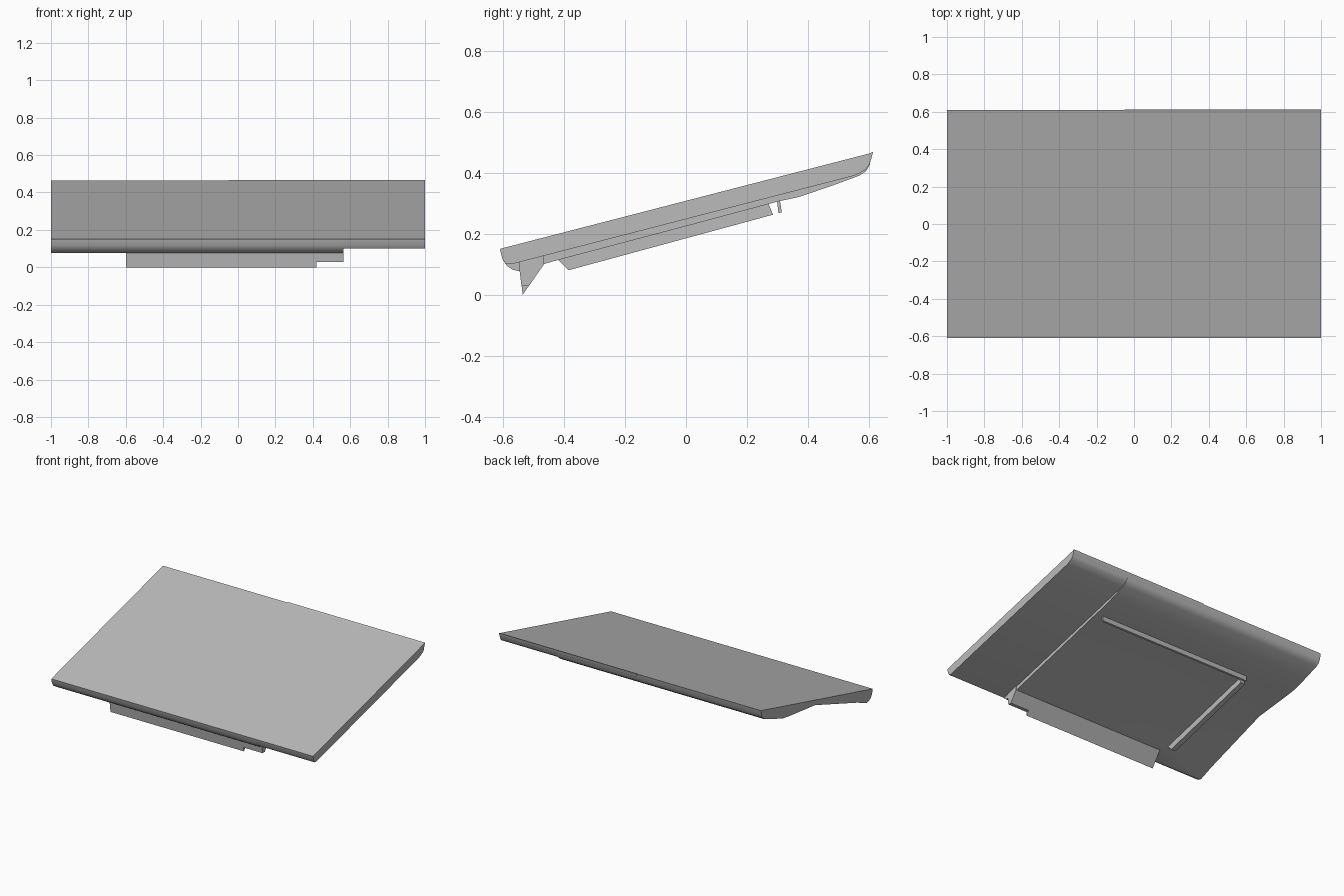
import bpy
import bmesh

cube = bpy.data.objects.get("Cube")
if cube:
    bpy.data.objects.remove(cube, do_unlink=True)

grey = bpy.data.materials.new("plain_grey")
grey.use_nodes = True
colour = (0.5, 0.5, 0.5, 1)
grey.diffuse_color = colour
grey.node_tree.nodes["Principled BSDF"].inputs["Base Color"].default_value = colour


def top(y):
    """Height of the tilted top surface."""
    return 0.3075 + 0.2582 * y


def under(points):
    """Turn (y, depth below the top) pairs into a (y, z) profile."""
    return [(y, top(y) - d) for y, d in points]


def loft(name, sections, smooth=False):
    """Join (x, profile) sections into a closed solid."""
    bm = bmesh.new()
    rings = [[bm.verts.new((x, y, z)) for y, z in prof] for x, prof in sections]
    for a, b in zip(rings, rings[1:]):
        for i in range(len(a)):
            j = (i + 1) % len(a)
            bm.faces.new((a[i], a[j], b[j], b[i]))
    bm.faces.new(rings[0])
    bm.faces.new(rings[-1])
    bmesh.ops.recalc_face_normals(bm, faces=bm.faces)
    mesh = bpy.data.meshes.new(name)
    bm.to_mesh(mesh)
    bm.free()
    mesh.materials.append(grey)
    obj = bpy.data.objects.new(name, mesh)
    bpy.context.collection.objects.link(obj)
    if smooth:
        bpy.ops.object.select_all(action="DESELECT")
        obj.select_set(True)
        bpy.context.view_layer.objects.active = obj
        bpy.ops.object.shade_smooth_by_angle()
    return obj


def bar(name, x0, x1, profile):
    return loft(name, [(x0, profile), (x1, profile)])


# Main slab: rounded front and back, hollowed underside towards the right end
front = [(-0.61, 0), (-0.602, 0.035), (-0.587, 0.062), (-0.567, 0.08), (-0.545, 0.09)]
back = [(0.37, 0.083), (0.48, 0.074), (0.57, 0.064), (0.59, 0.055),
        (0.602, 0.038), (0.61, 0)]
core = under(front + [(-0.44, 0.086), (0.02, 0.083), (0.30, 0.08)] + back)
hollow = under(front + [(-0.44, 0.075), (0.02, 0.035), (0.30, 0.076)] + back)
loft("main_slab", [(-1, hollow), (-0.66, core), (0.56, core)], smooth=True)

# Thinner left wing
wing = under([(-0.61, 0), (-0.602, 0.035), (-0.59, 0.055), (-0.57, 0.06),
              (0.55, 0.06), (0.59, 0.05), (0.602, 0.035), (0.61, 0)])
loft("left_wing", [(0.56, wing), (1, wing)], smooth=True)

# Thin lip on the back edge
bar("back_lip", -0.05, 1, under([(0.60, 0), (0.60, 0.03), (0.607, 0.02), (0.613, -0.002)]))

# Wedge foot under the front edge, with a shorter left end
root = [(-0.465, 0.10), (-0.465, 0.14), (-0.545, 0.12), (-0.545, 0.075)]
bar("front_foot", -0.6, 0.42, root + [(-0.535, 0.0)])
bar("front_foot_end", 0.42, 0.565, root + [(-0.539, 0.028), (-0.515, 0.028)])

# Ribs under the slab
bar("side_rib", -0.66, -0.625,
    [(-0.42, 0.115), (-0.385, 0.08), (0.285, 0.262), (0.262, 0.32), (-0.42, 0.14)])
bar("back_rib", -0.65, 0.51,
    [(0.297, 0.32), (0.303, 0.267), (0.314, 0.27), (0.306, 0.32)])
